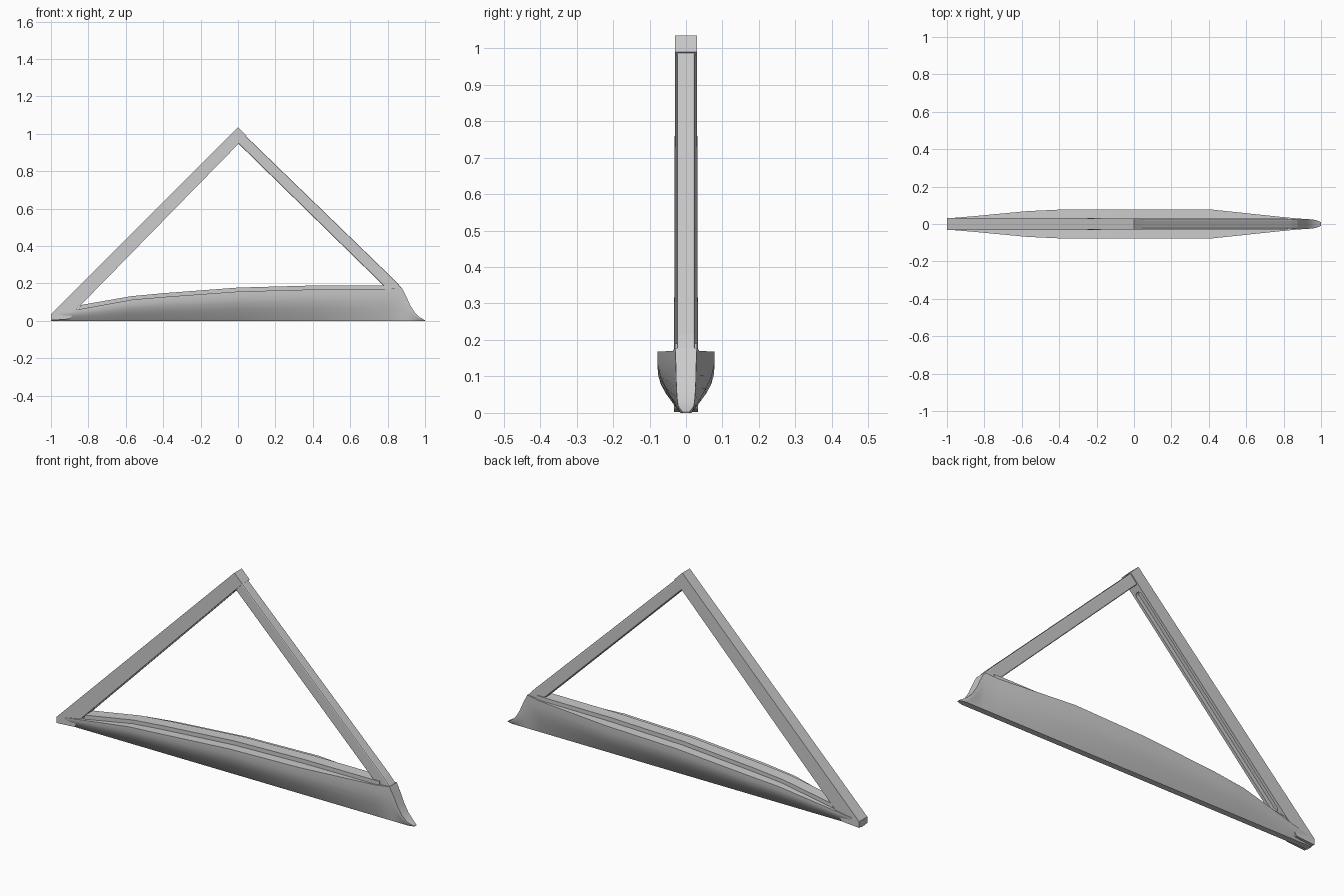
import bpy, bmesh, math
from mathutils import Vector

if "Cube" in bpy.data.objects:
    bpy.data.objects.remove(bpy.data.objects["Cube"])


def finish(bm, name, smooth=True):
    bmesh.ops.recalc_face_normals(bm, faces=bm.faces[:])
    me = bpy.data.meshes.new(name)
    bm.to_mesh(me)
    bm.free()
    ob = bpy.data.objects.new(name, me)
    bpy.context.collection.objects.link(ob)
    if smooth:
        bpy.ops.object.select_all(action='DESELECT')
        ob.select_set(True)
        bpy.context.view_layer.objects.active = ob
        bpy.ops.object.shade_smooth_by_angle(angle=math.radians(25))
    return ob


def prism(name, points, vector):
    bm = bmesh.new()
    face = bm.faces.new([bm.verts.new(p) for p in points])
    new = bmesh.ops.extrude_face_region(bm, geom=[face])["geom"]
    bmesh.ops.translate(bm, vec=vector,
                        verts=[v for v in new if isinstance(v, bmesh.types.BMVert)])
    return finish(bm, name, False)


def side_profile(name, xz, half):
    return prism(name, [(x, -half, z) for x, z in xz], (0, 2 * half, 0))


# Sound box: lofted boat-shaped hull, stations are (x, half width, deck height)
stations = [(-1, .03, .035), (-.86, .042, .06), (-.57, .07, .113), (-.4, .078, .128),
            (0, .08, .157), (.4, .08, .168), (.8, .037, .17), (.875, .03, .178),
            (.9, .028, .13), (.92, .027, .085), (.945, .025, .045),
            (.97, .022, .02), (1, .01, .003)]
section = [(0, 0), (.12, .2), (.24, .38), (.4, .62), (.6, .85), (.8, .97), (1, .98)]
bm = bmesh.new()
rings = []
for x, hw, top in stations:
    base = min(.015, hw * .7)
    half = [(base + (hw - base) * f, h * top) for h, f in section]
    ring = half + [(-y, z) for y, z in reversed(half)]
    rings.append([bm.verts.new((x, y, z)) for y, z in ring])
n = len(rings[0])
for a, b in zip(rings, rings[1:]):
    for i in range(n):
        j = (i + 1) % n
        bm.faces.new((a[i], a[j], b[j], b[i]))
bm.faces.new(rings[0])
bm.faces.new(rings[-1])
finish(bm, "sound_box")

# Raised string rib along the deck
deck = [(-.86, .06), (-.57, .113), (-.4, .128), (0, .157), (.4, .168), (.82, .17)]
rib_top = [(-.84, .085), (-.57, .132), (-.4, .148), (0, .178), (.4, .189), (.82, .19)]
side_profile("string_rib", [(x, z - .01) for x, z in deck] + rib_top[::-1], .03)

# Rising neck with a squared-off top end
neck = side_profile("neck", [(-1, .003), (-1, .035), (0, 1.035), (.045, .99),
                             (-.86, .065), (-.9, .01)], .03)
for v in neck.data.vertices:
    if v.co.z < .1:
        v.co.y *= 1.1

# Long round-ended groove in the inner face of the neck
low, high = Vector((-.80, 0, .127)), Vector((-.03, 0, .914))
along = (high - low).normalized()
into = Vector((-along.z, 0, along.x))
r = .017
outline = []
for end, start in ((high, -90), (low, 90)):
    for k in range(9):
        a = math.radians(start + k * 22.5)
        outline.append(end + along * r * math.cos(a)
                       + Vector((0, r * math.sin(a), 0)) - into * .02)
cutter = prism("groove_cutter", outline, into * .04)
cutter.hide_render = True
cutter.hide_set(True)
cut = neck.modifiers.new("groove", 'BOOLEAN')
cut.operation = 'DIFFERENCE'
cut.solver = 'EXACT'
cut.object = cutter

# Slimmer pillar with chamfered edges, running into the prow
pillar = side_profile("pillar", [(-.005, .955), (.035, .995), (.84, .215), (.875, .176),
                                 (.895, .13), (.8, .12), (.795, .172)], .025)
bev = pillar.modifiers.new("chamfer", 'BEVEL')
bev.width = .006
bev.segments = 2
